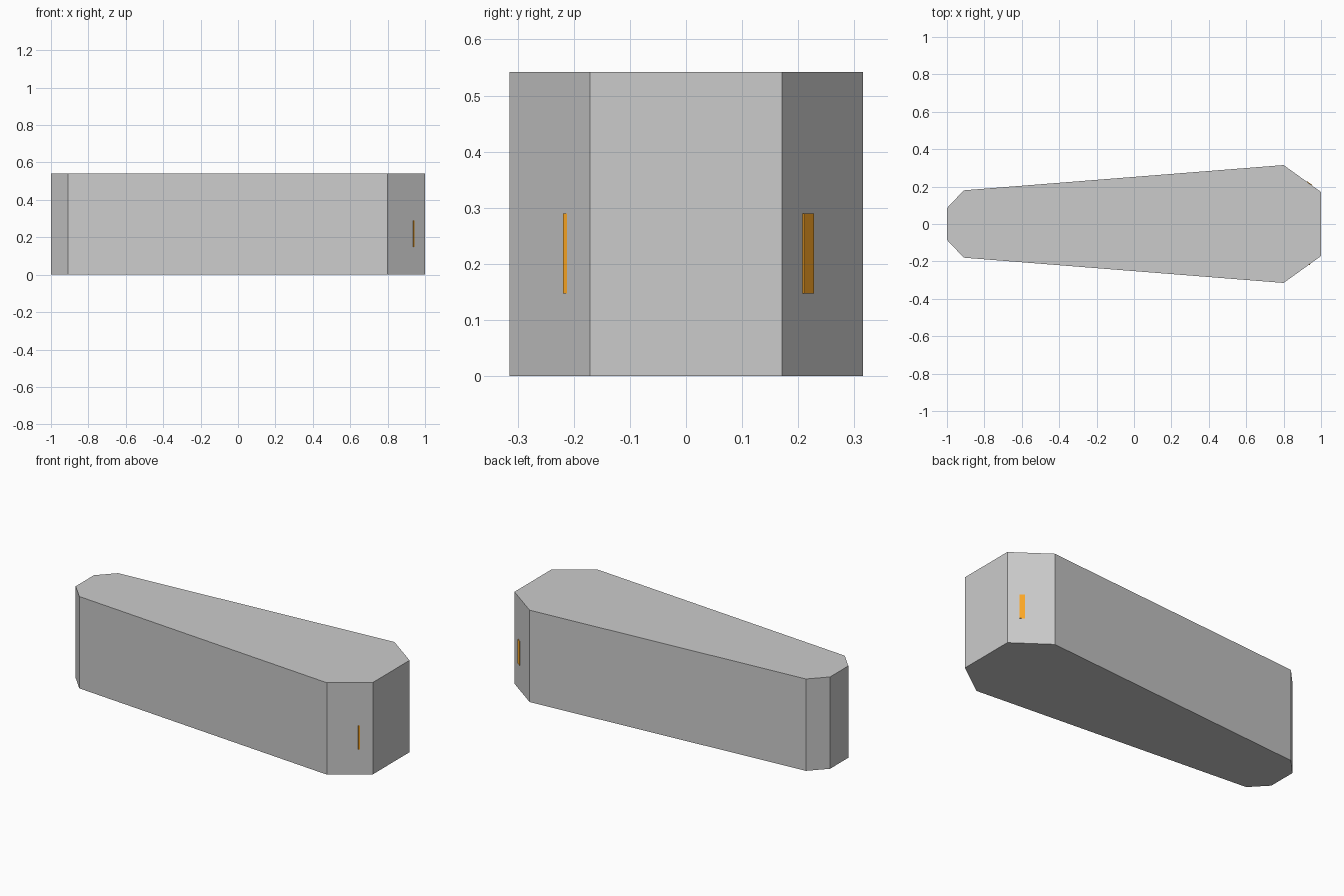
import bpy, bmesh, math

if "Cube" in bpy.data.objects:
    bpy.data.objects.remove(bpy.data.objects["Cube"])

HEIGHT = 0.542

# Orange for the handles
orange = bpy.data.materials.new("orange")
orange.diffuse_color = (1.0, 0.4, 0.02, 1)
orange.use_nodes = True
orange.node_tree.nodes["Principled BSDF"].inputs["Base Color"].default_value = orange.diffuse_color


def prism(name, outline, z0, z1):
    """Extrude a flat outline straight up from z0 to z1."""
    bm = bmesh.new()
    face = bm.faces.new([bm.verts.new((x, y, z0)) for x, y in outline])
    up = bmesh.ops.extrude_face_region(bm, geom=[face])["geom"]
    bmesh.ops.translate(bm, vec=(0, 0, z1 - z0),
                        verts=[v for v in up if isinstance(v, bmesh.types.BMVert)])
    bmesh.ops.recalc_face_normals(bm, faces=bm.faces)
    mesh = bpy.data.meshes.new(name)
    bm.to_mesh(mesh)
    bm.free()
    obj = bpy.data.objects.new(name, mesh)
    bpy.context.collection.objects.link(obj)
    return obj


# Tapered eight-sided body, outline mirrored across y
half = [(-1, 0.085), (-0.91, 0.18), (0.8, 0.315), (1, 0.171)]
prism("body", half + [(x, -y) for x, y in reversed(half)], 0, HEIGHT)


# Small bars sunk into the two slanted corner faces; both share one rotation
def handle(name, cx, cy, length, thick):
    a = math.atan2(-0.144, 0.2)
    c, s = math.cos(a), math.sin(a)
    corners = [(-1, -1), (1, -1), (1, 1), (-1, 1)]
    pts = [(cx + c * u * length / 2 - s * v * thick / 2,
            cy + s * u * length / 2 + c * v * thick / 2) for u, v in corners]
    prism(name, pts, 0.147, 0.29).data.materials.append(orange)


handle("handle_back", 0.936, 0.215, 0.03, 0.010)
handle("handle_front", 0.928, -0.206, 0.034, 0.009)
